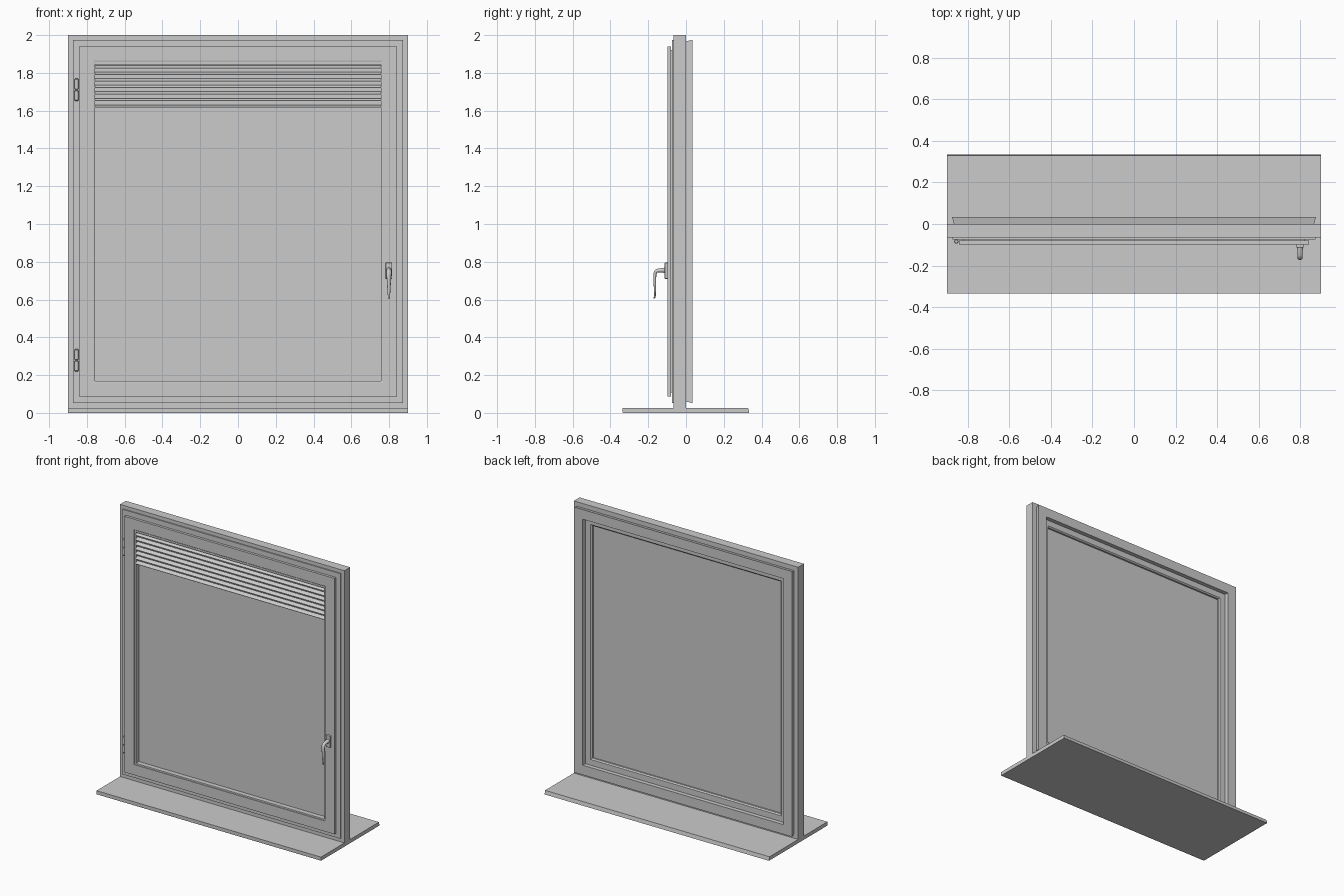
import bpy, bmesh, math
from mathutils import Vector

if "Cube" in bpy.data.objects:
    bpy.data.objects.remove(bpy.data.objects["Cube"])

W, Z0, Z1 = 0.9, 0.027, 2.0   # half width, bottom and top of the window frame


def make(name, verts, faces, smooth=None):
    me = bpy.data.meshes.new(name)
    me.from_pydata(verts, [], faces)
    bm = bmesh.new()
    bm.from_mesh(me)
    bmesh.ops.recalc_face_normals(bm, faces=bm.faces)
    bm.to_mesh(me)
    bm.free()
    ob = bpy.data.objects.new(name, me)
    bpy.context.collection.objects.link(ob)
    if smooth:
        bpy.ops.object.select_all(action='DESELECT')
        ob.select_set(True)
        bpy.context.view_layer.objects.active = ob
        bpy.ops.object.shade_smooth_by_angle(angle=math.radians(smooth))
    return ob


def skin(name, rings, closed=False, smooth=None):
    """Join equal vertex rings; closed loops back, otherwise the ends are capped."""
    n, m = len(rings[0]), len(rings)
    verts = [v for r in rings for v in r]
    faces = []
    for i in range(m if closed else m - 1):
        a, b = i * n, (i + 1) % m * n
        faces += [(a + j, a + (j + 1) % n, b + (j + 1) % n, b + j) for j in range(n)]
    if not closed:
        faces += [tuple(range(n)), tuple(range((m - 1) * n, m * n))]
    return make(name, verts, faces, smooth)


def mitred(name, profile):
    """Sweep an (inset, y) profile around the window rectangle."""
    rings = []
    for sx, top in ((-1, 0), (1, 0), (1, 1), (-1, 1)):
        rings.append([(sx * (W - d), y, Z1 - d if top else Z0 + d) for d, y in profile])
    return skin(name, rings, closed=True)


def extrude_x(name, profile, x0, x1, smooth=None):
    return skin(name, [[(x, y, z) for y, z in profile] for x in (x0, x1)], smooth=smooth)


def box(name, x0, x1, y0, y1, z0, z1, bevel=0):
    ob = extrude_x(name, [(y0, z0), (y1, z0), (y1, z1), (y0, z1)], x0, x1)
    if bevel:
        mod = ob.modifiers.new("bevel", 'BEVEL')
        mod.width, mod.segments = bevel, 2
    return ob


# sill board with slightly sloped back edge
extrude_x("sill_board", [(-.335, .003), (-.333, 0), (.335, 0), (.329, Z0), (-.335, Z0)], -W, W)

# fixed frame with front step, rebate and flared back trim
mitred("fixed_frame", [(0, 0), (0, -.066), (.026, -.066), (.026, -.074), (.072, -.074),
                       (.072, .004), (.095, .004), (.095, .034), (.025, .034), (.033, 0)])

# opening sash with overlapping lip and glazing bead
mitred("sash", [(.059, -.098), (.059, -.080), (.080, -.080), (.080, 0), (.135, 0),
                (.143, -.008), (.143, -.090), (.135, -.092), (.135, -.098)])

# glass pane
box("glass", -(W - .14), W - .14, -.055, -.020, Z0 + .14, Z1 - .14)

# raised blind: headrail and curved tilted slats
box("blind_headrail", -.757, .757, -.092, -.066, 1.845, 1.858)
for i in range(7):
    zc = 1.625 + i * .0345
    top = []
    for k in range(7):
        t = k / 6 * 2 - 1
        top.append((-.080 + .014 * t, zc + .006 * t + .004 * (1 - t * t)))
    low = [(y, z - .003) for y, z in reversed(top)]
    extrude_x(f"blind_slat_{i + 1}", top + low, -.757, .757, smooth=30)


# hinges: two barrels each, with domed ends
def barrel(name, z0, z1):
    r, n = .0105, 20
    rings = [[(-.855 + s * r * math.cos(2 * math.pi * j / n),
               -.084 + s * r * math.sin(2 * math.pi * j / n), z) for j in range(n)]
             for s, z in ((.7, z0), (1, z0 + .004), (1, z1 - .004), (.7, z1))]
    skin(name, rings, smooth=30)


for label, zb in (("lower", .220), ("upper", 1.652)):
    barrel(f"{label}_hinge_bottom", zb, zb + .057)
    barrel(f"{label}_hinge_top", zb + .059, zb + .117)

# handle plate
box("handle_plate", .782, .816, -.113, -.096, .710, .795, bevel=.003)

# handle lever: rounded sections along a bent, tapering path (y, z, half width, half depth)
path = [(-.108, .755, .015, .015), (-.125, .755, .013, .012), (-.150, .753, .013, .010),
        (-.160, .748, .013, .009), (-.165, .736, .013, .008), (-.165, .700, .011, .007),
        (-.164, .650, .008, .006), (-.165, .620, .006, .005), (-.168, .605, .005, .004)]
rings = []
for i, (y, z, w, d) in enumerate(path):
    a, b = path[max(i - 1, 0)], path[min(i + 1, len(path) - 1)]
    t = Vector((0, b[0] - a[0], b[1] - a[1])).normalized()
    side = t.cross(Vector((1, 0, 0)))
    c = Vector((.799, y, z))
    rings.append([tuple(c + Vector((w * math.cos(u), 0, 0)) + side * d * math.sin(u))
                  for u in (2 * math.pi * j / 16 for j in range(16))])
skin("handle_lever", rings, smooth=40)
